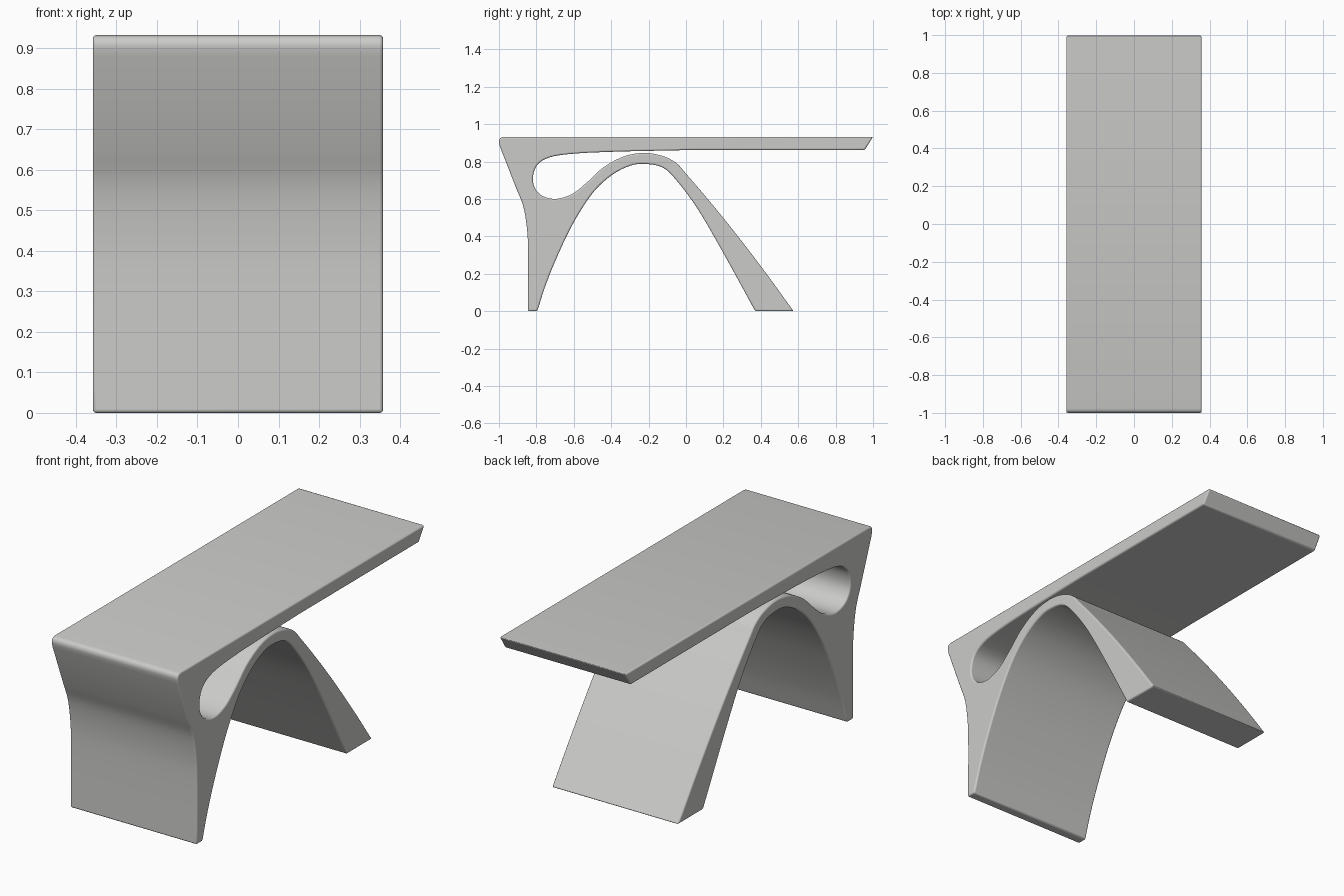
import bpy, bmesh
from mathutils import Vector

if "Cube" in bpy.data.objects:
    bpy.data.objects.remove(bpy.data.objects["Cube"])

HALF_WIDTH = 0.358

def spline(points, steps=5):
    """Smooth curve through (y, z) points."""
    p = [Vector(q) for q in points]
    p = [2 * p[0] - p[1]] + p + [2 * p[-1] - p[-2]]
    out = []
    for a, b, c, d in zip(p, p[1:], p[2:], p[3:]):
        for i in range(steps):
            t = i / steps
            out.append(0.5 * (2 * b + (c - a) * t + (2 * a - 5 * b + 4 * c - d) * t * t
                              + (3 * b - a - 3 * c + d) * t ** 3))
    return out + [p[-2]]

# Front leg face, from the rounded top corner down to the floor
front_face = spline([(-0.975, 0.932), (-0.992, 0.926), (-1.0, 0.908), (-0.995, 0.88)], 3) + spline(
    [(-0.905, 0.65), (-0.87, 0.56), (-0.85, 0.44), (-0.844, 0.3), (-0.845, 0.0)])
# Underside of the arch
arch_inside = spline([(-0.795, 0), (-0.75, 0.14), (-0.685, 0.3), (-0.6, 0.475), (-0.5, 0.63),
                      (-0.4, 0.725), (-0.3, 0.777), (-0.22, 0.787), (-0.13, 0.77), (-0.06, 0.71),
                      (0.06, 0.55), (0.2, 0.31), (0.37, 0)])
# Back leg, arch top, slot and underside of the table top
arch_outside = spline([(0.575, 0), (0.43, 0.2), (0.27, 0.41), (0.12, 0.595), (0, 0.735),
                       (-0.05, 0.79), (-0.12, 0.828), (-0.22, 0.846), (-0.33, 0.828),
                       (-0.44, 0.77), (-0.53, 0.688), (-0.61, 0.626), (-0.70, 0.6), (-0.78, 0.624),
                       (-0.818, 0.69), (-0.80, 0.775), (-0.73, 0.822), (-0.6, 0.842),
                       (-0.4, 0.852), (-0.2, 0.857), (0, 0.861)])
outline = front_face + arch_inside + arch_outside + [Vector((0.955, 0.861)), Vector((1.0, 0.932))]

# Extrude the side profile across the width
bm = bmesh.new()
face = bm.faces.new([bm.verts.new((-HALF_WIDTH, q.x, q.y)) for q in outline])
ext = bmesh.ops.extrude_face_region(bm, geom=[face])
bmesh.ops.translate(bm, vec=(2 * HALF_WIDTH, 0, 0),
                    verts=[g for g in ext["geom"] if isinstance(g, bmesh.types.BMVert)])
bmesh.ops.recalc_face_normals(bm, faces=bm.faces)
mesh = bpy.data.meshes.new("arched_table")
bm.to_mesh(mesh)
bm.free()
table = bpy.data.objects.new("arched_table", mesh)
bpy.context.collection.objects.link(table)

grey = bpy.data.materials.new("light_grey")
grey.diffuse_color = (0.6, 0.6, 0.59, 1)
grey.use_nodes = True
grey.node_tree.nodes["Principled BSDF"].inputs["Base Color"].default_value = grey.diffuse_color
mesh.materials.append(grey)

# Softened edges and smooth shading
bevel = table.modifiers.new("soft_edges", "BEVEL")
bevel.width = 0.008
bevel.segments = 3
bevel.limit_method = "ANGLE"
bevel.angle_limit = 0.7
bpy.context.view_layer.objects.active = table
table.select_set(True)
bpy.ops.object.shade_smooth_by_angle(angle=0.7)
